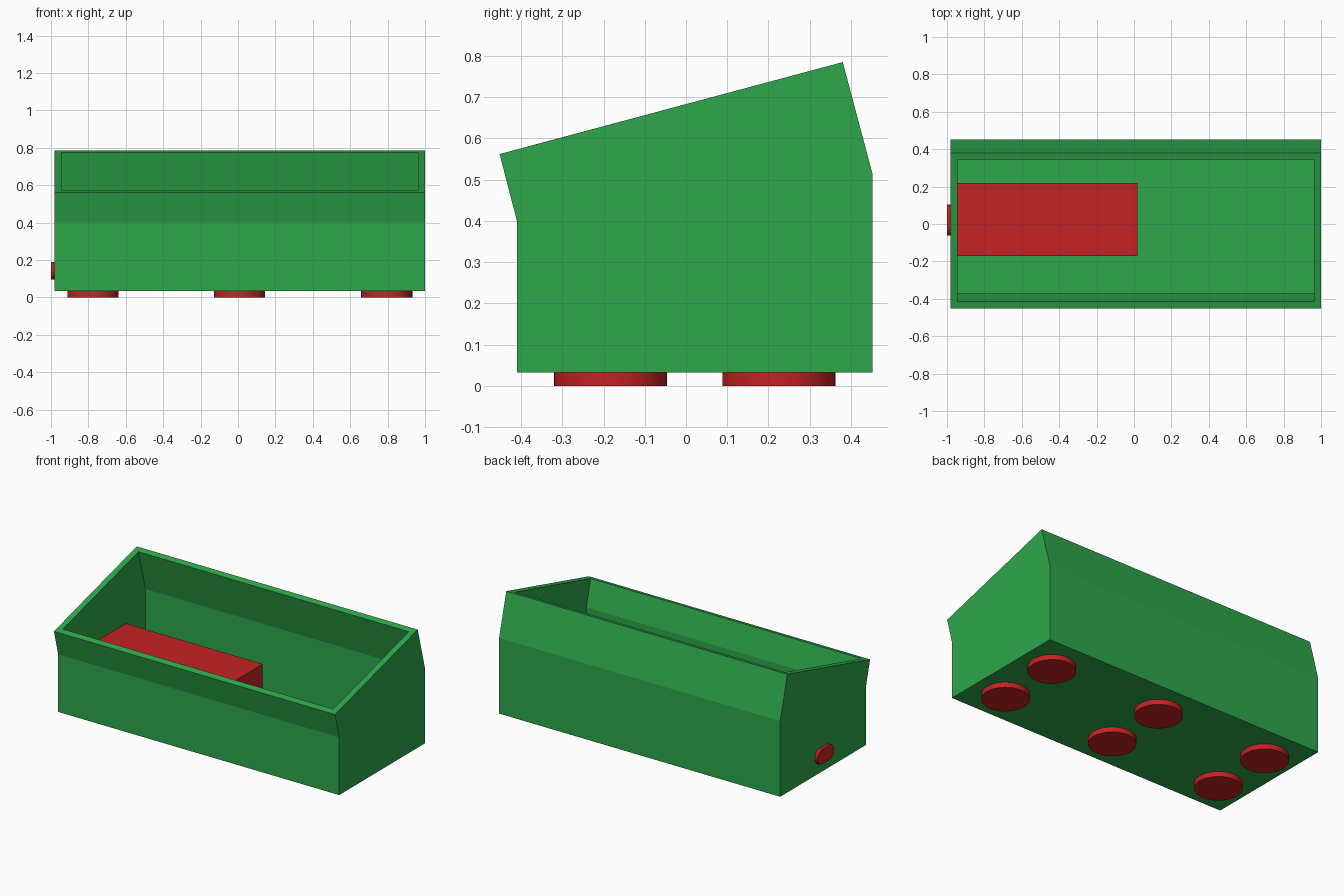
import bpy, bmesh, math

if "Cube" in bpy.data.objects:
    bpy.data.objects.remove(bpy.data.objects["Cube"])


def material(name, rgb):
    m = bpy.data.materials.new(name)
    m.diffuse_color = (*rgb, 1)
    m.use_nodes = True
    m.node_tree.nodes["Principled BSDF"].inputs["Base Color"].default_value = m.diffuse_color
    return m


GREEN = material("green", (0.027, 0.388, 0.070))
RED = material("red", (0.565, 0.016, 0.017))


def finish(bm, name, mat, smooth=False):
    bmesh.ops.recalc_face_normals(bm, faces=bm.faces)
    me = bpy.data.meshes.new(name)
    bm.to_mesh(me)
    bm.free()
    ob = bpy.data.objects.new(name, me)
    bpy.context.collection.objects.link(ob)
    me.materials.append(mat)
    if smooth:
        bpy.ops.object.select_all(action='DESELECT')
        ob.select_set(True)
        bpy.context.view_layer.objects.active = ob
        bpy.ops.object.shade_smooth_by_angle(angle=math.radians(35))
    return ob


def open_prism(bm, profile, x0, x1):
    """Extrude a (y, z) profile along x, leaving the last edge open; return the open corners."""
    a = [bm.verts.new((x0, y, z)) for y, z in profile]
    b = [bm.verts.new((x1, y, z)) for y, z in profile]
    bm.faces.new(a)
    bm.faces.new(b)
    for i in range(len(profile) - 1):
        bm.faces.new((a[i], a[i + 1], b[i + 1], b[i]))
    return [a[0], a[-1], b[-1], b[0]]


# Hollow case: outer skin, inner skin and sloped rim
outer = [(-0.452, 0.562), (-0.41, 0.40), (-0.41, 0.033),
         (0.452, 0.033), (0.452, 0.515), (0.38, 0.785)]
inner = [(-0.415, 0.572), (-0.372, 0.405), (-0.372, 0.07),
         (0.415, 0.07), (0.415, 0.51), (0.344, 0.775)]
bm = bmesh.new()
o = open_prism(bm, outer, -0.98, 1.0)
n = open_prism(bm, inner, -0.943, 0.962)
for i in range(4):
    j = (i + 1) % 4
    bm.faces.new((o[i], o[j], n[j], n[i]))
finish(bm, "case", GREEN)

# Battery block resting on the case floor
bm = bmesh.new()
bmesh.ops.create_cube(bm, size=1)
for v in bm.verts:
    v.co.x = 0.02 if v.co.x > 0 else -0.943
    v.co.y = 0.22 if v.co.y > 0 else -0.17
    v.co.z = 0.365 if v.co.z > 0 else 0.07
finish(bm, "battery_block", RED)

# Six round feet
for x in (-0.775, 0.008, 0.795):
    for y in (-0.183, 0.225):
        bm = bmesh.new()
        bmesh.ops.create_cone(bm, cap_ends=True, segments=48,
                              radius1=0.137, radius2=0.137, depth=0.033)
        bmesh.ops.translate(bm, verts=bm.verts, vec=(x, y, 0.0165))
        finish(bm, "foot", RED, True)

# Rounded socket on the left end
bm = bmesh.new()
r, half = 0.047, 0.036
ring = []
for k in range(34):
    side = 1 if k < 17 else -1
    t = math.pi * (k % 17) / 16 - math.pi / 2
    y = 0.021 + side * (half + r * math.cos(t))
    z = 0.142 + side * r * math.sin(t)
    ring.append(bm.verts.new((-1.0, y, z)))
face = bm.faces.new(ring)
ext = bmesh.ops.extrude_face_region(bm, geom=[face], use_keep_orig=True)
bmesh.ops.translate(bm, vec=(0.025, 0, 0),
                    verts=[g for g in ext["geom"] if isinstance(g, bmesh.types.BMVert)])
finish(bm, "socket", RED, True)
